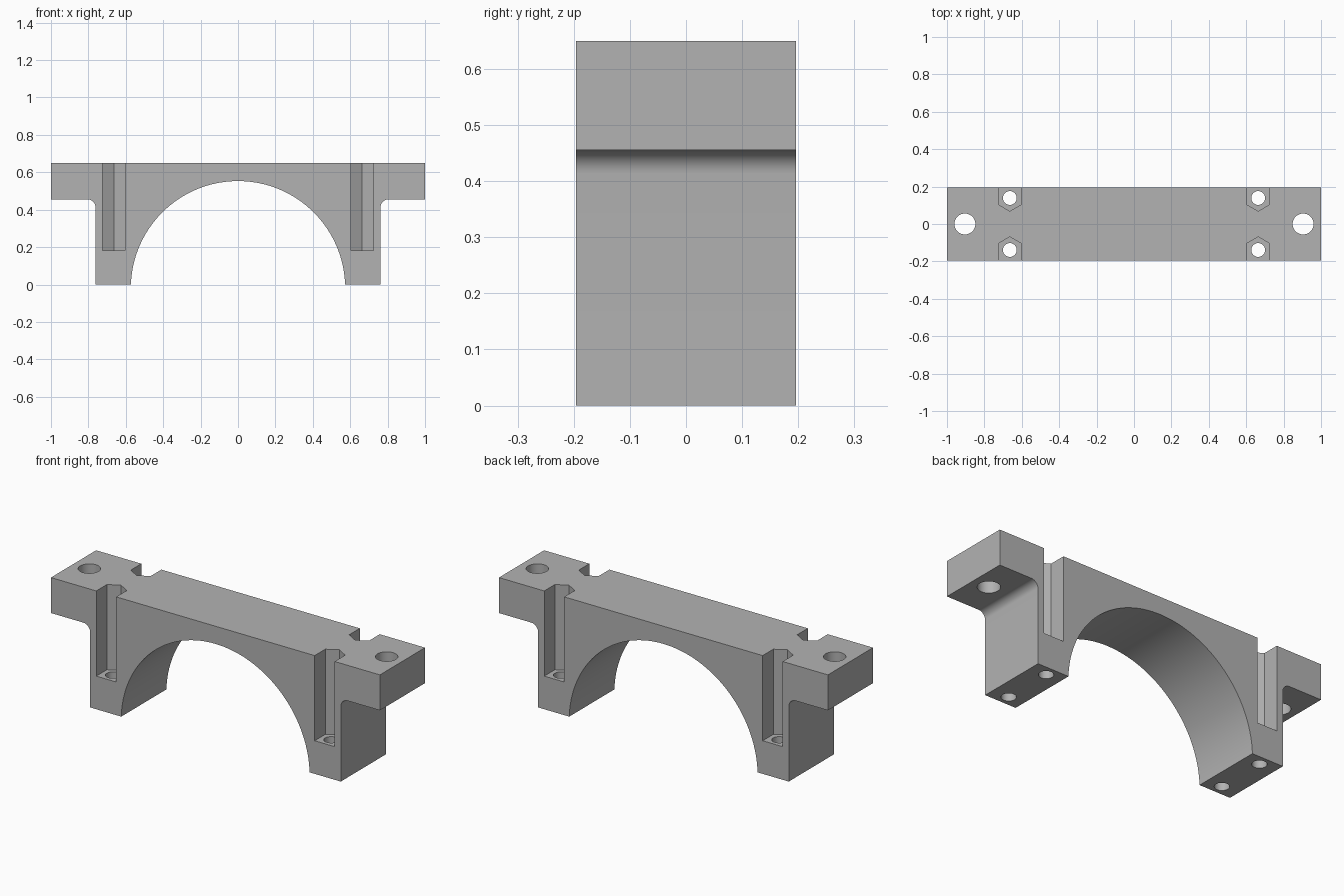
import bpy
import bmesh
from math import sin, cos, pi, asin

HALF_DEPTH = 0.196
HEIGHT = 0.65
LEDGE_Z = 0.455
LEG_X = 0.762
FILLET = 0.042
ARCH_R, ARCH_Z = 0.573, -0.02
SLOT_X, SLOT_Y, SLOT_Z = 0.664, 0.139, 0.182
HEX_R = 0.07

cube = bpy.data.objects.get("Cube")
if cube:
    bpy.data.objects.remove(cube)

grey = bpy.data.materials.new("plain grey")
grey.use_nodes = True
colour = (0.45, 0.45, 0.45, 1)
grey.diffuse_color = colour
grey.node_tree.nodes["Principled BSDF"].inputs["Base Color"].default_value = colour


def prism(name, points, direction):
    """Extrude a closed 3D outline along a direction."""
    bm = bmesh.new()
    face = bm.faces.new([bm.verts.new(p) for p in points])
    new = bmesh.ops.extrude_face_region(bm, geom=[face])["geom"]
    bmesh.ops.translate(bm, vec=direction,
                        verts=[v for v in new if isinstance(v, bmesh.types.BMVert)])
    bmesh.ops.recalc_face_normals(bm, faces=bm.faces)
    mesh = bpy.data.meshes.new(name)
    bm.to_mesh(mesh)
    bm.free()
    obj = bpy.data.objects.new(name, mesh)
    bpy.context.collection.objects.link(obj)
    mesh.materials.append(grey)
    return obj


def arc(cx, cz, r, start, end, steps):
    return [(cx + r * cos(start + (end - start) * i / steps),
             cz + r * sin(start + (end - start) * i / steps)) for i in range(steps + 1)]


# Clamp body: arch, filleted legs and end lugs in one profile
fillet = arc(LEG_X + FILLET, LEDGE_Z - FILLET, FILLET, pi, pi / 2, 10)
right_side = [(LEG_X, 0)] + fillet + [(1, LEDGE_Z), (1, HEIGHT)]
left_side = [(-x, z) for x, z in reversed(right_side)]
low = asin(-ARCH_Z / ARCH_R)
arch = arc(0, ARCH_Z, ARCH_R, pi - low, low, 72)
profile = right_side + left_side + arch
body = prism("clamp_body", [(x, -HALF_DEPTH, z) for x, z in profile],
             (0, 2 * HALF_DEPTH, 0))


def cut(name, outline, bottom):
    """Cut a vertical pocket upward from the given height."""
    cutter = prism(name, [(x, y, bottom) for x, y in outline], (0, 0, 1))
    cutter.hide_render = True
    mod = body.modifiers.new(name, "BOOLEAN")
    mod.object = cutter
    mod.operation = "DIFFERENCE"
    mod.solver = "EXACT"
    bpy.context.view_layer.objects.active = body
    bpy.ops.object.modifier_apply(modifier=mod.name)
    bpy.data.objects.remove(cutter)


def circle(x, y, r):
    return arc(x, y, r, 0, 2 * pi, 32)[:-1]


for sx in (-1, 1):
    # Mounting hole through each lug
    cut("lug_hole", circle(sx * 0.904, 0, 0.056), -0.1)
    for sy in (-1, 1):
        # Nut slot, pointed inward and open at the face, with a bolt hole
        w = HEX_R * cos(pi / 6)
        x, y = sx * SLOT_X, SLOT_Y
        slot = [(x - w, 0.3), (x - w, y - HEX_R / 2), (x, y - HEX_R),
                (x + w, y - HEX_R / 2), (x + w, 0.3)]
        cut("nut_slot", [(px, sy * py) for px, py in slot], SLOT_Z)
        cut("bolt_hole", circle(x, sy * y, 0.037), -0.1)

bpy.ops.object.select_all(action="DESELECT")
body.select_set(True)
bpy.context.view_layer.objects.active = body
bpy.ops.object.shade_smooth_by_angle(angle=pi / 6)
